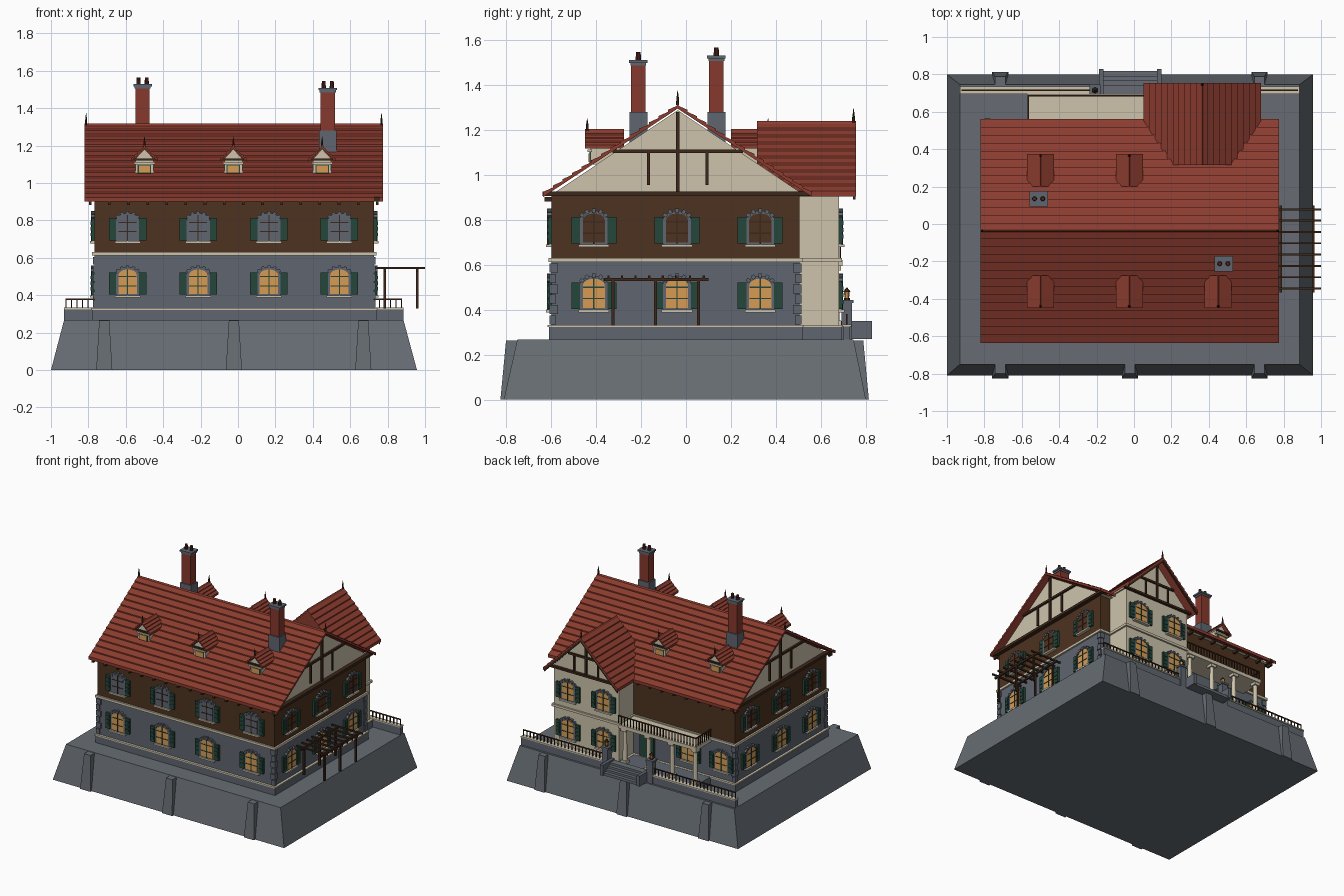
import bpy, bmesh, math
from mathutils import Matrix, Vector

cube = bpy.data.objects.get("Cube")
if cube:
    bpy.data.objects.remove(cube, do_unlink=True)

COLOURS = {
    "base_stone": (.135, .152, .172), "wall_stone": (.115, .133, .16),
    "brown_boards": (.074, .032, .014), "dark_timber": (.045, .02, .01),
    "cream_plaster": (.61, .55, .41), "red_tile": (.262, .045, .028),
    "brick": (.235, .04, .026), "green_paint": (.018, .061, .042),
    "window_glow": (.67, .33, .09), "clay_pot": (.09, .02, .014),
}
MATS = {}
for key, rgb in COLOURS.items():
    m = bpy.data.materials.new(key)
    m.use_nodes = True
    m.diffuse_color = (*rgb, 1)
    m.node_tree.nodes["Principled BSDF"].inputs["Base Color"].default_value = (*rgb, 1)
    MATS[key] = m

parts = {}
I = Matrix()


def mesh_for(name, mat):
    return parts.setdefault((name, mat), bmesh.new() if (name, mat) not in parts else None)


def loft(name, mat, low, z0, high, z1, M=I):
    """Six-sided solid between two rectangles (x0, x1, y0, y1)."""
    bm = mesh_for(name, mat)
    rings = []
    for (a, b, c, d), z in ((low, z0), (high, z1)):
        rings.append([bm.verts.new(M @ Vector(p)) for p in ((a, c, z), (b, c, z), (b, d, z), (a, d, z))])
    lo, hi = rings
    bm.faces.new(lo[::-1])
    bm.faces.new(hi)
    for i in range(4):
        j = (i + 1) % 4
        bm.faces.new((lo[i], lo[j], hi[j], hi[i]))


def box(name, mat, x0, x1, y0, y1, z0, z1, M=I):
    loft(name, mat, (x0, x1, y0, y1), z0, (x0, x1, y0, y1), z1, M)


def block(name, mat, x, y, r, z0, z1, M=I):
    box(name, mat, x - r, x + r, y - r, y + r, z0, z1, M)


def prism(name, mat, profile, a0, a1, M=I, axis="y"):
    """Profile (across, up) pushed along an axis."""
    bm = mesh_for(name, mat)
    ends = []
    for a in (a0, a1):
        ends.append([bm.verts.new(M @ Vector((p, a, z) if axis == "y" else (a, p, z))) for p, z in profile])
    bm.faces.new(ends[0])
    bm.faces.new(ends[1][::-1])
    for i in range(len(profile)):
        j = (i + 1) % len(profile)
        bm.faces.new((ends[0][i], ends[1][i], ends[1][j], ends[0][j]))


def post(name, mat, x, y, r0, r1, z0, z1, M=I, sides=10):
    bmesh.ops.create_cone(mesh_for(name, mat), cap_ends=True, segments=sides, radius1=r0, radius2=r1,
                          depth=z1 - z0, matrix=M @ Matrix.Translation((x, y, (z0 + z1) / 2)))


def roof(name, c, half, z0, z1, courses, a0, a1, axis, M=I, lip=.009, thick=.014):
    """Two thin slopes with stepped tile courses and a ridge roll."""
    slope = []
    for i in range(courses):
        for t, up in ((i / courses, lip), ((i + 1) / courses, 0)):
            slope.append((half * (1 - t), z0 + (z1 - z0) * t + up))
    left = [(c - d, z) for d, z in slope]
    right = [(c + d, z) for d, z in slope[:-1]][::-1]
    under = [(c + half, z0 - thick), (c, z1 - thick), (c - half, z0 - thick)]
    prism(name, "red_tile", left + right + under, a0, a1, M, axis)
    w = .009
    prism(name + "_ridge", "red_tile", [(c - w, z1 - w), (c, z1 + w), (c + w, z1 - w)], a0, a1, M, axis)


def finial(x, y, z, h, M=I):
    post("finials", "dark_timber", x, y, .007, .006, z, z + h * .4, M, 6)
    post("finials", "dark_timber", x, y, .006, .0008, z + h * .4, z + h, M, 6)


def facing(x, y, degrees):
    return Matrix.Translation((x, y, 0)) @ Matrix.Rotation(math.radians(degrees), 4, "Z")


def arch(w, z0, spring, top, n=8):
    pts = [(-w, z0), (w, z0)]
    for i in range(n + 1):
        a = math.pi * i / n
        pts.append((w * math.cos(a), spring + (top - spring) * math.sin(a)))
    return pts


def window(M, z, glass):
    """Arched window with surround, sill and open shutters, facing local -y."""
    prism("window_surrounds", "wall_stone", arch(.063, z, z + .11, z + .15), -.012, .01, M)
    prism("window_panes", glass, arch(.049, z + .008, z + .108, z + .138), -.015, 0, M)
    for k in range(5):
        a = math.radians(30 + 30 * k)
        R = M @ Matrix.Translation((.057 * math.cos(a), 0, z + .11 + .037 * math.sin(a)))
        R = R @ Matrix.Rotation(math.pi / 2 - a, 4, "Y")
        box("arch_stones", "wall_stone", -.008, .008, -.019, 0, -.006, .013, R)
    box("window_sills", "cream_plaster", -.068, .068, -.024, 0, z - .012, z, M)
    bar = "green_paint" if glass == "window_glow" else "dark_timber"
    box("window_bars", bar, -.003, .003, -.019, 0, z, z + .138, M)
    for h in (.05, .1):
        box("window_bars", bar, -.048, .048, -.018, 0, z + h - .0025, z + h + .0025, M)
    for s in (-1, 1):
        x = s * .081
        box("shutters", "green_paint", x - .019, x + .019, -.016, 0, z + .004, z + .122, M)
        for h in (.035, .065, .095):
            box("shutters", "green_paint", x - .013, x + .013, -.02, 0, z + h - .009, z + h + .009, M)


def railing(x0, x1, y, z, h, step=.03):
    box("railings", "dark_timber", x0, x1, y - .004, y + .004, z + h - .007, z + h)
    n = max(1, round((x1 - x0) / step))
    for i in range(n + 1):
        block("railings", "dark_timber", x0 + (x1 - x0) * i / n, y, .003, z, z + h)


# Sloping plinth and buttresses
loft("plinth", "base_stone", (-1, .957, -.81, .8), 0, (-.93, .885, -.75, .745), .267)
for x in (-.715, -.022, .67):
    for s, d in ((-1, 0), (1, -.012)):
        ys = [sorted((s * .7, s * (e + d))) for e in (.825, .8)]
        loft("buttresses", "base_stone", (x - .043, x + .043, *ys[0]), 0, (x - .027, x + .027, *ys[1]), .264)

# Main house and rear wing walls
X0, X1, Y0, Y1 = -.768, .728, -.598, .505
box("ground_floor", "wall_stone", X0, X1, Y0, Y1, .26, .615)
box("upper_floor", "brown_boards", X0, X1, Y0, Y1, .615, .91)
box("wing_walls", "cream_plaster", .09, .64, .4, .68, .32, .92)
for x0, x1, y0, y1 in ((X0, X1, Y0, Y1), (.09, .64, .4, .68)):
    for name, mat, d, z0, z1 in (("footing", "wall_stone", .012, .26, .322),
                                 ("footing_cap", "cream_plaster", .018, .322, .332),
                                 ("floor_band", "cream_plaster", .013, .612, .63)):
        box(name, mat, x0 - d, x1 + d, y0 - d, y1 + d, z0, z1)
for x in (X0, X1):
    for y in (Y0, Y1):
        for k in range(6):
            r = .03 if k % 2 else .02
            z = .335 + k * .046
            box("corner_stones", "wall_stone", x - .008 if x < 0 else x - r, x + r if x < 0 else x + .008,
                y - .008 if y < 0 else y - r, y + r if y < 0 else y + .008, z, z + .04)

# Main roof, gables and eaves
C = -.037
roof("main_roof", C, .598, .915, 1.308, 14, -.82, .775, "x")
prism("main_gable", "cream_plaster", [(C - .57, .905), (C + .57, .905), (C, 1.287)], X0, X1, axis="x")
for x, s in ((X0, -90), (X1, 90)):
    G = facing(x, C, s)
    box("gable_timbers", "dark_timber", -.6, .59, -.03, 0, .905, .925, G)
    box("gable_timbers", "dark_timber", -.008, .008, -.014, 0, .92, 1.28, G)
    box("gable_timbers", "dark_timber", -.29, .29, -.014, 0, 1.097, 1.113, G)
    for y in (-.13, .13):
        box("gable_timbers", "dark_timber", y - .006, y + .006, -.012, 0, .955, 1.097, G)
for i in range(16):
    x = -.79 + i * .1023
    box("rafter_tails", "dark_timber", x - .007, x + .007, -.63, Y0, .882, .902)
    if x < .05:
        box("rafter_tails", "dark_timber", x - .007, x + .007, Y1, .55, .882, .902)
for x in (-.812, .767):
    finial(x, C, 1.31, .065)

# Wing roof and timbered gable
W = .365
roof("wing_roof", W, .315, .918, 1.23, 10, .315, .755, "y")
prism("wing_roof_end", "red_tile", [(W - .3, .918), (W + .3, .918), (W, 1.216)], .317, .33)
prism("wing_gable", "cream_plaster", [(W - .285, .92), (W + .285, .92), (W, 1.21)], .33, .68)
box("wing_timbers", "dark_timber", W - .3, W + .3, .68, .7, .91, .926)
box("wing_timbers", "dark_timber", W - .007, W + .007, .68, .692, .92, 1.2)
box("wing_timbers", "dark_timber", W - .15, W + .15, .68, .692, 1.045, 1.06)
for s in (-1, 1):
    box("wing_timbers", "dark_timber", W + s * .1 - .006, W + s * .1 + .006, .68, .69, .92, 1.045)
    prism("wing_bargeboards", "dark_timber", [(W + s * .31, .89), (W + s * .31, .91), (W, 1.218), (W, 1.198)],
          .742, .753)
finial(W, .745, 1.23, .065)

# Windows
for z, pane in ((.4, "window_glow"), (.69, "wall_stone")):
    for x in (-.59, -.213, .165, .542):
        window(facing(x, Y0, 0), z, pane)
    side = pane if z < .5 else "brown_boards"
    for y in (-.41, -.04, .33):
        window(facing(X1, y, 90), z, side)
        window(facing(X0, y, -90), z, side)
    for x in (.215, .515):
        window(facing(x, .68, 180), z, "window_glow")
for x in (-.66, -.38):
    window(facing(x, Y1, 180), .4, "window_glow")
box("back_door", "green_paint", -.09, .03, Y1, Y1 + .015, .33, .54)

# Dormers
for x, s in ((-.5, 0), (-.025, 0), (.45, 0), (-.5, 180), (-.025, 180)):
    D = facing(x, C, s)
    box("dormer_walls", "cream_plaster", -.048, .048, -.388, -.27, 1.045, 1.13, D)
    prism("dormer_walls", "cream_plaster", [(-.048, 1.13), (.048, 1.13), (0, 1.182)], -.388, -.25, D)
    box("dormer_windows", "green_paint", -.036, .036, -.392, -.38, 1.05, 1.1, D)
    box("dormer_windows", "window_glow", -.03, .03, -.396, -.38, 1.056, 1.094, D)
    box("dormer_sills", "cream_plaster", -.055, .055, -.4, -.38, 1.1, 1.112, D)
    roof("dormer_roofs", 0, .072, 1.126, 1.195, 4, -.412, -.238, "y", D, .006, .01)
    box("dormer_timbers", "dark_timber", -.058, .058, -.408, -.398, 1.12, 1.132, D)
    finial(0, -.402, 1.195, .055, D)

# Chimneys
for x, y, top in ((-.51, .135, 1.505), (.48, -.212, 1.485)):
    box("chimney_bases", "wall_stone", x - .047, x + .047, y - .04, y + .04, 1.1, 1.28)
    box("chimney_stacks", "brick", x - .038, x + .038, y - .032, y + .032, 1.28, top)
    for d, z0, z1 in ((.043, 0, .012), (.05, .012, .024)):
        box("chimney_caps", "wall_stone", x - d, x + d, y - d * .82, y + d * .82, top + z0, top + z1)
    for s in (-.022, .022):
        post("chimney_pots", "clay_pot", x + s, y, .013, .01, top + .02, top + .06)

# Porch with balcony
box("porch_floor", "wall_stone", -.57, .09, .5, .695, .26, .33)
box("balcony_floor", "cream_plaster", -.57, .09, .5, .695, .595, .622)
for x in (-.545, -.35, -.15, .05):
    post("porch_columns", "cream_plaster", x, .665, .017, .014, .33, .595, sides=12)
    block("porch_columns", "cream_plaster", x, .665, .023, .33, .352)
    block("porch_columns", "cream_plaster", x, .665, .023, .575, .596)
railing(-.565, .09, .687, .622, .068, .025)
box("railings", "dark_timber", -.569, -.561, .505, .687, .683, .69)
for k in range(8):
    block("railings", "dark_timber", -.565, .51 + k * .025, .003, .622, .69)

# Terrace parapet, gate piers with lanterns, and steps
for x0, x1 in ((-.93, -.2), (.16, .885)):
    box("parapet", "wall_stone", x0, x1, .7, .73, .26, .325)
    box("parapet_coping", "cream_plaster", x0, x1, .695, .736, .325, .334)
    railing(x0 + .01, x1 - .01, .715, .334, .048)
for x in (-.208, .17):
    block("gate_piers", "wall_stone", x, .715, .024, .26, .43)
    block("gate_piers", "wall_stone", x, .715, .03, .43, .444)
    post("lanterns", "dark_timber", x, .715, .013, .013, .444, .452, sides=6)
    post("lanterns", "window_glow", x, .715, .01, .013, .452, .478, sides=6)
    post("lanterns", "dark_timber", x, .715, .018, .002, .478, .498, sides=6)
for k in range(4):
    box("steps", "base_stone", -.165, .125, .69, .74 + k * .026, .27, .338 - k * .016)
for x in (-.175, .135):
    box("step_walls", "wall_stone", x - .012, x + .012, .69, .828, .27, .35)

# Pergola
for x in (.785, .958):
    box("pergola", "dark_timber", x - .006, x + .006, -.365, .1, .528, .542)
    for y in (-.325, -.135, .055):
        block("pergola", "dark_timber", x, y, .007, .33, .53)
for k in range(8):
    y = -.345 + k * .0605
    box("pergola", "dark_timber", .74, 1, y - .005, y + .005, .54, .552)

# Turn the collected parts into objects
for (name, mat), bm in parts.items():
    bmesh.ops.recalc_face_normals(bm, faces=bm.faces)
    mesh = bpy.data.meshes.new(name)
    bm.to_mesh(mesh)
    bm.free()
    mesh.materials.append(MATS[mat])
    bpy.context.scene.collection.objects.link(bpy.data.objects.new(name, mesh))
